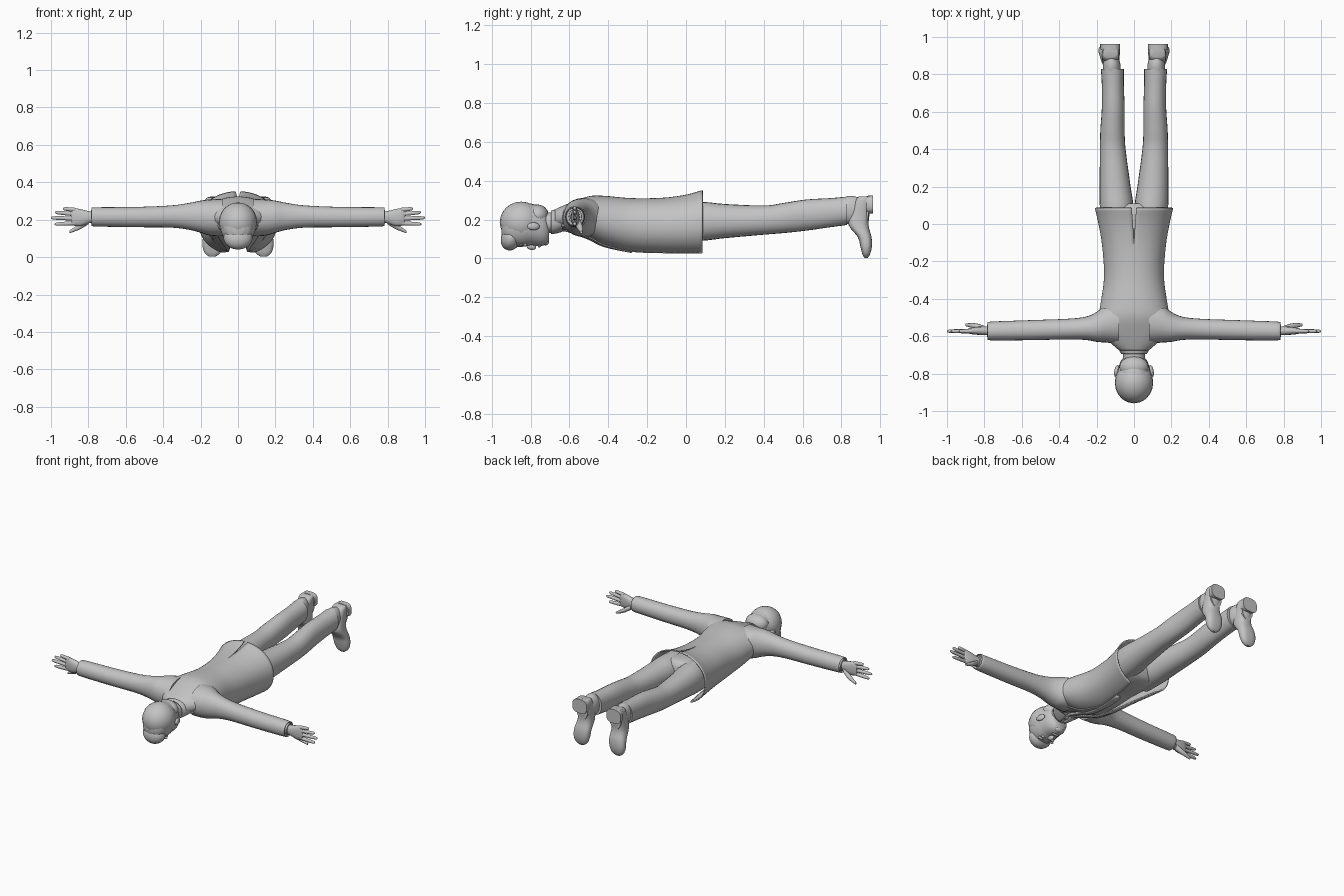
import bpy, bmesh, math
from mathutils import Vector

mat = bpy.data.materials.new("plain grey")
mat.diffuse_color = (0.55, 0.55, 0.55, 1)


def finish(ob, mirror=False, thick=0, angle=50):
    ob.data.materials.append(mat)
    bpy.ops.object.select_all(action='DESELECT')
    bpy.context.view_layer.objects.active = ob
    ob.select_set(True)
    if mirror:
        m = ob.modifiers.new("mirror", 'MIRROR')
        m.merge_threshold = 0.002
    if thick:
        s = ob.modifiers.new("cloth", 'SOLIDIFY')
        s.thickness = thick
    bpy.ops.object.shade_smooth_by_angle(angle=math.radians(angle))


def smooth_rows(rows, steps):
    """Catmull-Rom interpolation of every number in the rows."""
    out = []
    for i in range(len(rows) - 1):
        p = [rows[max(0, min(len(rows) - 1, i + k))] for k in (-1, 0, 1, 2)]
        for s in range(steps):
            t = s / steps
            out.append([0.5 * (2 * b + (c - a) * t + (2 * a - 5 * b + 4 * c - d) * t * t
                               + (3 * b - a - 3 * c + d) * t ** 3) for a, b, c, d in zip(*p)])
    return out + [list(rows[-1])]


def loft(name, axis, rows, n=24, steps=4, mirror=False, thick=0, power=0.95):
    """Rows: position, low u, high u, low v, high v, and for open cloth start and end angle."""
    bm = bmesh.new()
    rings = []
    opened = len(rows[0]) > 5
    for r in smooth_rows(rows, steps):
        t, u0, u1, v0, v1 = r[:5]
        ring = []
        for k in range(n):
            a = (math.radians(r[5] + (r[6] - r[5]) * k / (n - 1)) if opened
                 else 2 * math.pi * k / n)
            c, s = math.cos(a), math.sin(a)
            u = (u0 + u1) / 2 + (u1 - u0) / 2 * math.copysign(abs(c) ** power, c)
            v = (v0 + v1) / 2 + (v1 - v0) / 2 * math.copysign(abs(s) ** power, s)
            if opened and abs(u) < 1e-4:
                u = 0
            ring.append(bm.verts.new({'x': (t, u, v), 'y': (u, t, v), 'z': (u, v, t)}[axis]))
        rings.append(ring)
    for a, b in zip(rings, rings[1:]):
        for k in range(n - 1 if opened else n):
            j = (k + 1) % n
            bm.faces.new((a[k], a[j], b[j], b[k]))
    if not opened:
        bm.faces.new(rings[0])
        bm.faces.new(rings[-1])
    bmesh.ops.recalc_face_normals(bm, faces=bm.faces)
    me = bpy.data.meshes.new(name)
    bm.to_mesh(me)
    bm.free()
    ob = bpy.data.objects.new(name, me)
    bpy.context.collection.objects.link(ob)
    finish(ob, mirror, thick)
    return ob


def ball(name, loc, size, rot=(0, 0, 0), mirror=False):
    bpy.ops.mesh.primitive_uv_sphere_add(segments=20, ring_count=12, radius=1)
    ob = bpy.context.object
    ob.name = name
    ob.scale, ob.rotation_euler, ob.location = size, rot, loc
    bpy.ops.object.transform_apply(location=True, rotation=True, scale=True)
    finish(ob, mirror)


# Jacket: open down the front, with a short slit at the back hem
coat = [(0.085, 0.210, 0.010, 0.352, 87, -64), (0.0, 0.190, 0.012, 0.328, 88.5, -67),
        (-0.12, 0.170, 0.018, 0.312, 90, -70), (-0.28, 0.160, 0.028, 0.310, 90, -74),
        (-0.42, 0.178, 0.060, 0.322, 90, -77), (-0.50, 0.190, 0.098, 0.320, 90, -77),
        (-0.58, 0.175, 0.135, 0.292, 90, -75), (-0.64, 0.120, 0.155, 0.268, 90, -70),
        (-0.675, 0.080, 0.155, 0.252, 90, -60)]
loft("jacket", 'y', [(y, -w, w, lo, hi, a, b) for y, w, lo, hi, a, b in coat],
     n=28, mirror=True, thick=0.008)
# Lapels folded back along the jacket opening
loft("lapel", 'y', [(y, -w - 0.006, w + 0.006, lo - 0.006, hi, b + 3 + 32 * k / 4, b)
                    for k, (y, w, lo, hi, a, b) in enumerate(coat[3:8])],
     n=8, mirror=True, thick=0.006)

# Shirt, tie and hips under the jacket
loft("shirt", 'y', [(y, -w, w, lo, hi) for y, w, lo, hi in (
    (-0.10, 0.145, 0.075, 0.285), (-0.28, 0.14, 0.060, 0.29), (-0.42, 0.155, 0.075, 0.30),
    (-0.52, 0.155, 0.115, 0.295), (-0.60, 0.13, 0.145, 0.27), (-0.66, 0.07, 0.145, 0.24))])
loft("tie", 'y', [(y, -w, w, z, z + 0.02) for y, w, z in (
    (-0.14, 0.004, 0.063), (-0.18, 0.028, 0.057), (-0.30, 0.024, 0.052),
    (-0.42, 0.020, 0.065), (-0.52, 0.016, 0.103), (-0.62, 0.013, 0.138),
    (-0.65, 0.022, 0.132), (-0.67, 0.018, 0.138))], n=12)
loft("hips", 'y', [(y, -w, w, lo, hi) for y, w, lo, hi in (
    (-0.14, 0.148, 0.073, 0.285), (0.0, 0.165, 0.078, 0.292), (0.08, 0.165, 0.095, 0.288),
    (0.11, 0.12, 0.14, 0.26))])

# Trouser legs
loft("trouser_leg", 'y', [
    (-0.02, 0.01, 0.172, 0.085, 0.292), (0.10, 0.004, 0.183, 0.092, 0.290),
    (0.20, 0.018, 0.184, 0.104, 0.280), (0.40, 0.045, 0.182, 0.122, 0.272),
    (0.50, 0.050, 0.180, 0.130, 0.285), (0.62, 0.050, 0.172, 0.143, 0.303),
    (0.74, 0.054, 0.172, 0.160, 0.310), (0.83, 0.054, 0.177, 0.172, 0.318)], mirror=True)

# Shoes: ankle, foot with the toe downwards, and heel block
loft("ankle", 'y', [(0.80, 0.072, 0.168, 0.180, 0.312), (0.85, 0.072, 0.166, 0.175, 0.322),
                    (0.90, 0.084, 0.162, 0.175, 0.312), (0.94, 0.082, 0.168, 0.180, 0.318)],
     mirror=True)
loft("shoe", 'z', [(0.318, 0.090, 0.165, 0.890, 0.945), (0.300, 0.080, 0.172, 0.872, 0.950),
                   (0.230, 0.080, 0.172, 0.845, 0.945), (0.170, 0.078, 0.176, 0.838, 0.940),
                   (0.110, 0.075, 0.187, 0.884, 0.955), (0.060, 0.080, 0.190, 0.898, 0.957),
                   (0.022, 0.095, 0.178, 0.908, 0.948), (0.003, 0.120, 0.155, 0.918, 0.936)],
     mirror=True, power=0.75)
loft("heel", 'y', [(0.930, 0.076, 0.178, 0.232, 0.322), (0.963, 0.074, 0.182, 0.230, 0.324)],
     steps=1, mirror=True, power=0.7)

# Sleeves and shirt cuffs
loft("sleeve", 'x', [
    (0.08, -0.640, -0.400, 0.110, 0.312), (0.15, -0.634, -0.430, 0.115, 0.308),
    (0.20, -0.630, -0.470, 0.130, 0.302), (0.26, -0.620, -0.496, 0.146, 0.290),
    (0.36, -0.617, -0.507, 0.158, 0.276), (0.55, -0.621, -0.514, 0.160, 0.268),
    (0.765, -0.622, -0.522, 0.164, 0.266), (0.775, -0.615, -0.528, 0.170, 0.260)], mirror=True)
loft("cuff", 'x', [(0.76, -0.605, -0.535, 0.178, 0.254), (0.787, -0.603, -0.537, 0.180, 0.252)],
     steps=1, mirror=True)

# Hands
loft("palm", 'x', [(0.77, -0.595, -0.545, 0.185, 0.242), (0.80, -0.594, -0.548, 0.180, 0.246),
                   (0.84, -0.592, -0.550, 0.166, 0.256), (0.875, -0.588, -0.556, 0.168, 0.262),
                   (0.892, -0.582, -0.562, 0.175, 0.256)], n=16, mirror=True, power=0.85)
# Fingers: tip x, tip z, base z
for i, (tx, tz, bz) in enumerate(((0.935, 0.259, 0.252), (0.978, 0.239, 0.229),
                                  (1.0, 0.210, 0.206), (0.980, 0.176, 0.182))):
    rows = []
    for k, r in ((0, 0.0115), (0.5, 0.011), (0.9, 0.009), (1, 0.003)):
        x, z = 0.865 + (tx - 0.865) * k, bz + (tz - bz) * k
        rows.append((x, -0.573 - r, -0.573 + r, z - r, z + r))
    loft("finger_%d" % (i + 1), 'x', rows, n=10, steps=3, mirror=True)
loft("thumb", 'x', [(0.80, -0.580, -0.545, 0.175, 0.210), (0.84, -0.566, -0.532, 0.150, 0.182),
                    (0.875, -0.553, -0.530, 0.136, 0.160), (0.902, -0.546, -0.532, 0.127, 0.142)],
     n=10, mirror=True)

# Neck and collar
loft("neck", 'y', [(-0.60, -0.07, 0.07, 0.145, 0.26), (-0.66, -0.060, 0.060, 0.140, 0.242),
                   (-0.71, -0.058, 0.058, 0.128, 0.236), (-0.76, -0.06, 0.06, 0.12, 0.24)])
loft("collar", 'y', [(-0.635, -0.105, 0.105, 0.138, 0.262, 90, -84),
                     (-0.665, -0.086, 0.086, 0.128, 0.254, 90, -82),
                     (-0.695, -0.068, 0.068, 0.124, 0.246, 90, -78)],
     n=20, mirror=True, thick=0.008)

# Head, facing down
loft("head", 'y', [(-0.950, -0.030, 0.030, 0.12, 0.19), (-0.930, -0.065, 0.065, 0.085, 0.235),
                   (-0.890, -0.088, 0.088, 0.062, 0.270), (-0.840, -0.094, 0.094, 0.060, 0.282),
                   (-0.800, -0.090, 0.090, 0.066, 0.282), (-0.750, -0.078, 0.078, 0.064, 0.268),
                   (-0.722, -0.064, 0.064, 0.070, 0.245), (-0.706, -0.045, 0.045, 0.088, 0.20)])
ball("hair", (0, -0.848, 0.186), (0.103, 0.111, 0.106))
ball("hair_fringe", (0.0, -0.900, 0.105), (0.078, 0.052, 0.066), (math.radians(-20), 0, 0))
ball("hair_nape", (0, -0.765, 0.222), (0.078, 0.058, 0.055))
ball("ear", (0.093, -0.785, 0.165), (0.012, 0.032, 0.020), (0, 0, math.radians(12)), True)
ball("nose", (0, -0.797, 0.062), (0.014, 0.026, 0.018), (math.radians(-15), 0, 0))
ball("eye", (0.036, -0.828, 0.072), (0.015, 0.009, 0.012), mirror=True)
ball("brow", (0.038, -0.848, 0.068), (0.024, 0.007, 0.010), mirror=True)
ball("mouth", (0, -0.755, 0.066), (0.026, 0.008, 0.010))
ball("chin", (0, -0.722, 0.085), (0.032, 0.017, 0.018))
